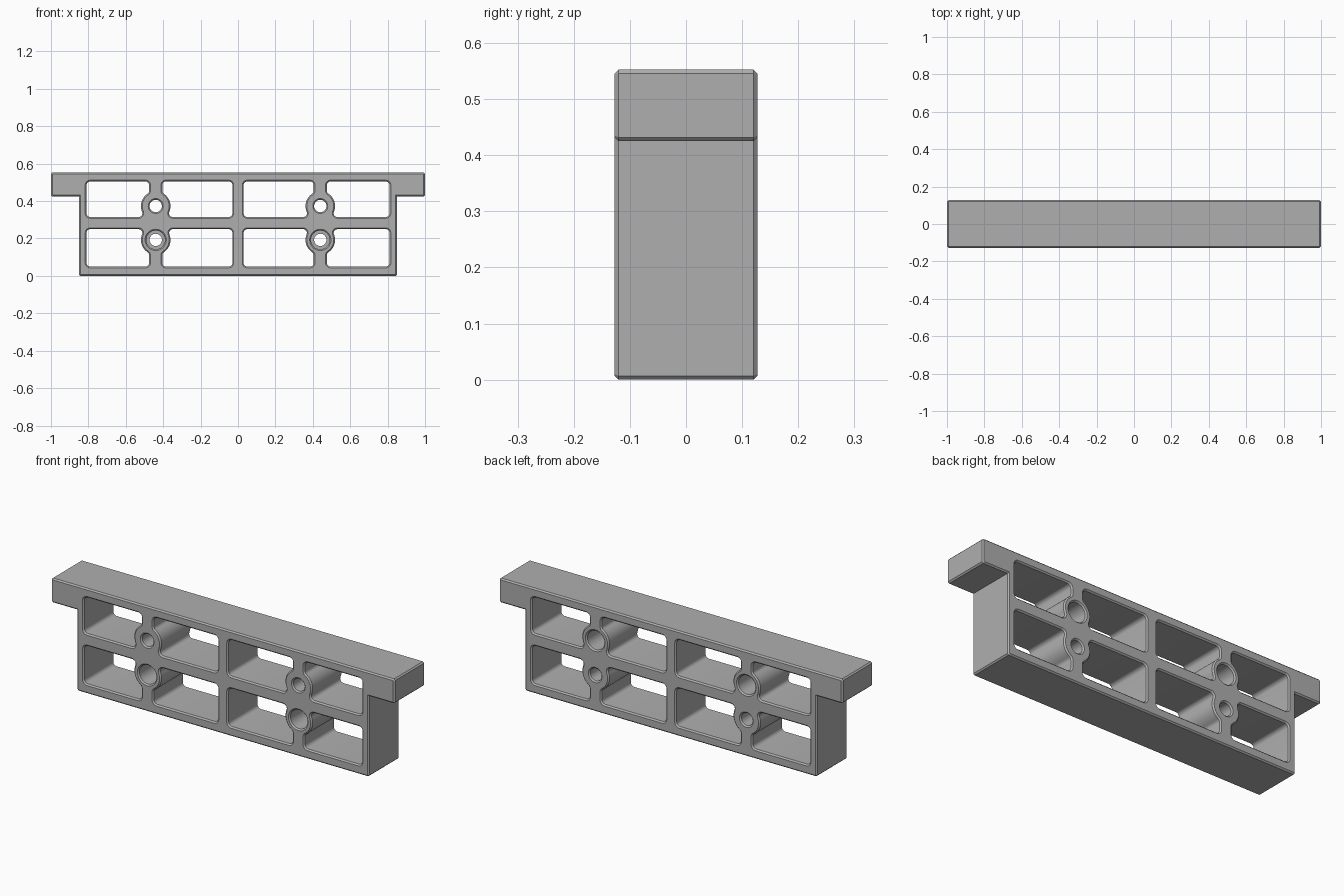
import bpy, bmesh, math
from mathutils import Vector

cube = bpy.data.objects.get("Cube")
if cube:
    bpy.data.objects.remove(cube, do_unlink=True)

HALF_DEPTH = 0.127
CHAMFER = 0.007
RIB_X, RIB_HALF = 0.44, 0.035      # ribs that carry the bosses
BOSS_R, FILLET = 0.079, 0.02
SMALL_R, LARGE_R = 0.033, 0.05     # through hole and counterbore


def arc(center, radius, start, end, steps=6):
    return [Vector((center[0] + radius * math.cos(start + (end - start) * i / steps),
                    center[1] + radius * math.sin(start + (end - start) * i / steps)))
            for i in range(steps + 1)]


def heading(a, b):
    return math.atan2(b[1] - a[1], b[0] - a[0])


def ccw(points):
    area = sum(p.x * q.y - q.x * p.y for p, q in zip(points, points[1:] + points[:1]))
    return points if area > 0 else points[::-1]


def offset(points, d):
    """Mitred offset of a counter-clockwise outline, positive is outward."""
    result = []
    for i, p in enumerate(points):
        a = (p - points[i - 1]).normalized()
        b = (points[(i + 1) % len(points)] - p).normalized()
        na, nb = Vector((a.y, -a.x)), Vector((b.y, -b.x))
        result.append(p + (na + nb) * (d / (1 + na.dot(nb))))
    return result


def window(rib_x, side, far_u, near_z, far_z, boss_z):
    """Rounded opening beside a rib, with the boss bulging into one corner."""
    r, R, w = FILLET, BOSS_R, RIB_HALF
    up = 1 if near_z > far_z else -1
    top, c = abs(near_z - far_z), abs(boss_z - far_z)
    boss = (0, c)
    foot = (w + r, c - math.sqrt((R + r) ** 2 - (w + r) ** 2))
    head = (math.sqrt((R + r) ** 2 - (top - r - c) ** 2), top - r)
    pi = math.pi
    pts = arc((w + r, r), r, 1.5 * pi, pi)
    pts += arc(foot, r, pi, heading(foot, boss) % (2 * pi))
    pts += arc(boss, R, heading(boss, foot), heading(boss, head), 14)[1:-1]
    pts += arc(head, r, heading(head, boss) % (2 * pi), pi / 2)
    pts += arc((far_u - r, top - r), r, pi / 2, 0)
    pts += arc((far_u - r, r), r, 0, -pi / 2)
    return ccw([Vector((rib_x + side * p.x, far_z + up * p.y)) for p in pts])


bm = bmesh.new()
front_edges, back_edges = [], []


def add_wall(rings):
    """Skin rings of (outline, y) from front to back and keep the end edges."""
    loops = [[bm.verts.new((p.x, y, p.y)) for p in pts] for pts, y in rings]
    n = len(loops[0])
    for a, b in zip(loops, loops[1:]):
        for i in range(n):
            j = (i + 1) % n
            bm.faces.new((a[i], a[j], b[j], b[i]))
    for loop, store in ((loops[0], front_edges), (loops[-1], back_edges)):
        store.extend(bm.edges.get((loop[i], loop[(i + 1) % n])) for i in range(n))


def chamfered_wall(pts, d):
    y = HALF_DEPTH
    add_wall([(offset(pts, d), -y), (pts, -y + CHAMFER),
              (pts, y - CHAMFER), (offset(pts, d), y)])


# T-shaped outline with chamfered outer corners
k = CHAMFER
right = [(0.85 - k, 0), (0.85, k), (0.85, 0.425), (1 - k, 0.425),
         (1, 0.425 + k), (1, 0.553 - k), (1 - k, 0.553)]
outline = [Vector(p) for p in right] + [Vector((-x, z)) for x, z in reversed(right)]
chamfered_wall(ccw(outline), -k)

# Window openings on both rows, either side of each rib
rows = ((0.25, 0.05, 0.1925), (0.315, 0.505, 0.3735))
for mirror in (-1, 1):
    for near_z, far_z, boss_z in rows:
        for side, reach in ((1, 0.37), (-1, 0.41)):
            chamfered_wall(window(mirror * RIB_X, side * mirror, reach,
                                  near_z, far_z, boss_z), k)

# Stepped bolt holes: lower row counterbored in front, upper row behind
for mirror in (-1, 1):
    for (near_z, far_z, boss_z), flip in zip(rows, (1, -1)):
        steps = [(LARGE_R + k, -HALF_DEPTH), (LARGE_R, -HALF_DEPTH + k), (LARGE_R, 0),
                 (SMALL_R, 0), (SMALL_R, HALF_DEPTH - k), (SMALL_R + k, HALF_DEPTH)]
        if flip < 0:
            steps = [(r, -y) for r, y in reversed(steps)]
        add_wall([(arc((mirror * RIB_X, boss_z), r, 0, math.tau, 32)[:-1], y)
                  for r, y in steps])

# Front and back faces, filled around the openings
for edges, facing in ((front_edges, -1), (back_edges, 1)):
    bmesh.ops.triangle_fill(bm, edges=edges, use_beauty=True, normal=(0, facing, 0))
bmesh.ops.recalc_face_normals(bm, faces=bm.faces)

mesh = bpy.data.meshes.new("bracket_block")
bm.to_mesh(mesh)
bm.free()
block = bpy.data.objects.new("bracket_block", mesh)
bpy.context.collection.objects.link(block)

# Plain grey material
grey = bpy.data.materials.new("plain_grey")
grey.use_nodes = True
colour = (0.43, 0.43, 0.43, 1)
grey.diffuse_color = colour
grey.node_tree.nodes["Principled BSDF"].inputs["Base Color"].default_value = colour
mesh.materials.append(grey)

bpy.ops.object.select_all(action='DESELECT')
block.select_set(True)
bpy.context.view_layer.objects.active = block
bpy.ops.object.shade_smooth_by_angle(angle=math.radians(30))
